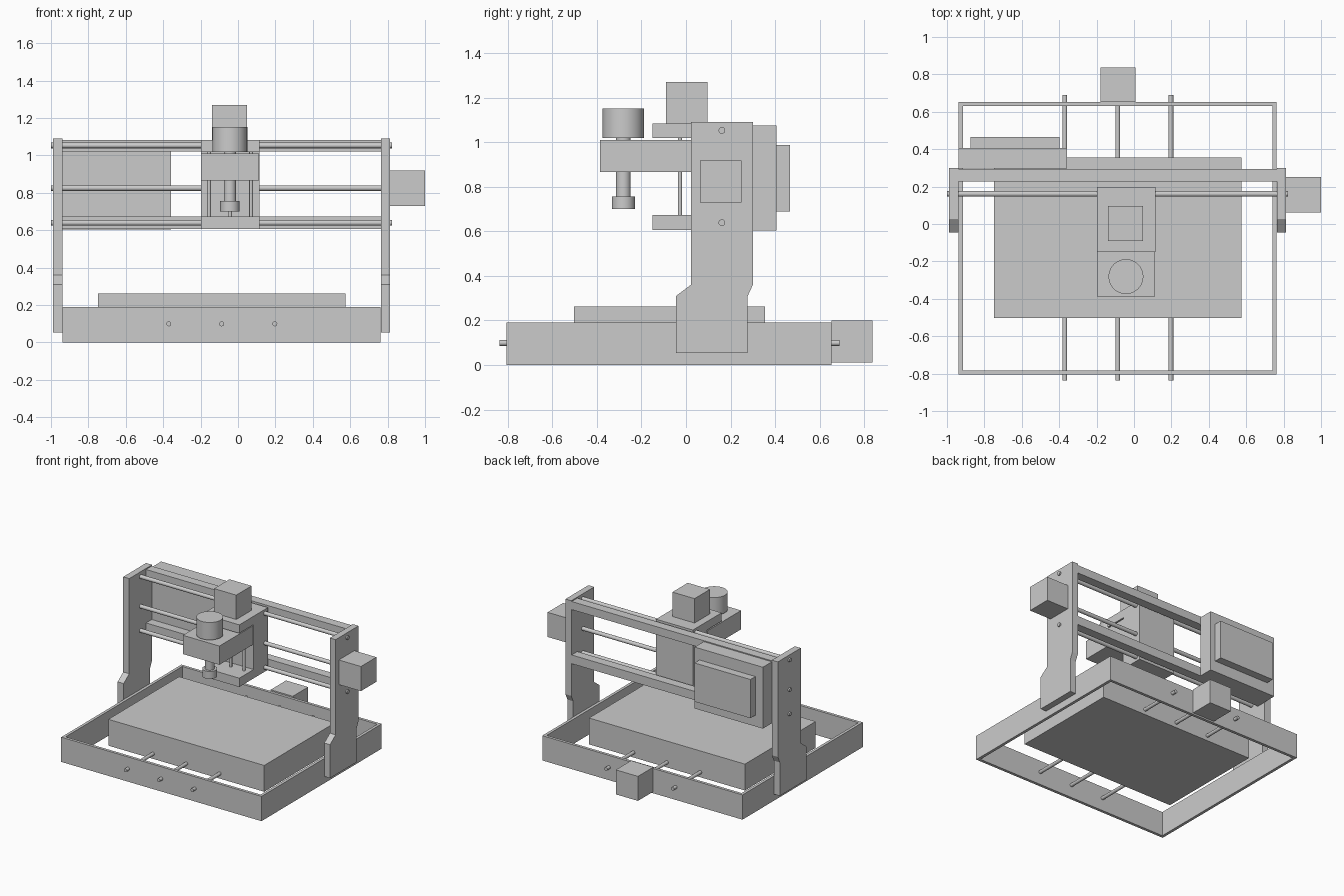
import bpy, bmesh, math

if "Cube" in bpy.data.objects:
    bpy.data.objects.remove(bpy.data.objects["Cube"])


def make(name, bm):
    bmesh.ops.recalc_face_normals(bm, faces=bm.faces)
    me = bpy.data.meshes.new(name)
    bm.to_mesh(me)
    bm.free()
    ob = bpy.data.objects.new(name, me)
    bpy.context.collection.objects.link(ob)
    return ob


def prism(name, axis, pts, lo, hi):
    """Extrude a 2D outline along x (pts = y,z) or z (pts = x,y)."""
    bm = bmesh.new()
    place = (lambda a, b: (lo, a, b)) if axis == 'x' else (lambda a, b: (a, b, lo))
    face = bm.faces.new([bm.verts.new(place(a, b)) for a, b in pts])
    moved = bmesh.ops.extrude_face_region(bm, geom=[face])['geom']
    vec = (hi - lo, 0, 0) if axis == 'x' else (0, 0, hi - lo)
    bmesh.ops.translate(bm, vec=vec, verts=[v for v in moved if isinstance(v, bmesh.types.BMVert)])
    return make(name, bm)


def box(name, x, y, z):
    return prism(name, 'z', [(x[0], y[0]), (x[1], y[0]), (x[1], y[1]), (x[0], y[1])], *z)


def rod(name, axis, a, b, lo, hi, r, seg=32):
    """Cylinder along an axis; a, b are the other two coordinates in xyz order."""
    mid = (lo + hi) / 2
    loc, rot = {'x': ((mid, a, b), (0, math.pi / 2, 0)),
                'y': ((a, mid, b), (math.pi / 2, 0, 0)),
                'z': ((a, b, mid), (0, 0, 0))}[axis]
    bpy.ops.mesh.primitive_cylinder_add(vertices=seg, radius=r, depth=hi - lo, location=loc, rotation=rot)
    ob = bpy.context.object
    ob.name = name
    bpy.ops.object.shade_smooth_by_angle()
    return ob


# base frame: hollow rectangular ring
X0, X1, Y0, Y1, T = -0.937, 0.763, -0.805, 0.653, 0.022
bm = bmesh.new()
rings = []
for inset in (0, T):
    for z in (0, 0.19):
        x0, x1, y0, y1 = X0 + inset, X1 - inset, Y0 + inset, Y1 - inset
        rings.append([bm.verts.new((x, y, z)) for x, y in ((x0, y0), (x1, y0), (x1, y1), (x0, y1))])
for a, b in ((0, 1), (1, 3), (3, 2), (2, 0)):
    for i in range(4):
        j = (i + 1) % 4
        bm.faces.new((rings[a][i], rings[a][j], rings[b][j], rings[b][i]))
make("base_frame", bm)

# work bed, its guide rods and drive motor
box("work_bed", (-0.749, 0.575), (-0.503, 0.355), (0.06, 0.262))
for n, x in (("bed_rod_left", -0.37), ("bed_lead_screw", -0.087), ("bed_rod_right", 0.197)):
    rod(n, 'y', x, 0.099, -0.838, 0.69, 0.013)
box("bed_motor", (-0.179, 0.009), (0.652, 0.838), (0.012, 0.2))

# gantry side plates
outline = [(-0.045, 0.053), (0.277, 0.053), (0.277, 0.31), (0.3, 0.36),
           (0.3, 1.09), (0.022, 1.09), (0.022, 0.36), (-0.045, 0.31)]
prism("side_plate_left", 'x', outline, -0.99, -0.939)
prism("side_plate_right", 'x', outline, 0.764, 0.813)

# gantry cross beams, rods and motor
for n, z in (("upper_beam", (1.02, 1.082)), ("lower_beam", (0.605, 0.672))):
    box(n, (-0.94, 0.765), (0.226, 0.295), z)
for n, z in (("gantry_rod_upper", 1.053), ("gantry_lead_screw", 0.825), ("gantry_rod_lower", 0.639)):
    rod(n, 'x', 0.161, z, -1.0, 0.823, 0.015)
box("gantry_motor", (0.812, 1.0), (0.062, 0.25), (0.73, 0.919))

# control box on the back
box("control_box", (-0.937, -0.358), (0.296, 0.406), (0.604, 1.075))
box("control_box_cover", (-0.873, -0.399), (0.405, 0.466), (0.69, 0.987))

# tool carriage: C-shaped body, vertical rods and motor
cx = (-0.197, 0.116)
carriage = [(-0.15, 0.606), (0.198, 0.606), (0.198, 1.083), (-0.15, 1.083),
            (-0.15, 1.018), (0.024, 1.018), (0.024, 0.674), (-0.15, 0.674)]
prism("carriage", 'x', carriage, *cx)
for n, x in (("carriage_rod_left", -0.155), ("carriage_lead_screw", -0.042), ("carriage_rod_right", 0.07)):
    rod(n, 'z', x, -0.027, 0.67, 1.02, 0.01)
box("carriage_motor", (-0.14, 0.048), (-0.09, 0.096), (1.082, 1.27))

# spindle and its holder
box("spindle_holder", (-0.197, 0.113), (-0.387, 0.022), (0.866, 1.01))
for n, r, z0, z1 in (("spindle_motor", 0.093, 1.018, 1.152),
                     ("spindle_shaft", 0.033, 0.75, 1.02),
                     ("spindle_collet", 0.052, 0.70, 0.757)):
    rod(n, 'z', -0.043, -0.281, z0, z1, r, 48)
